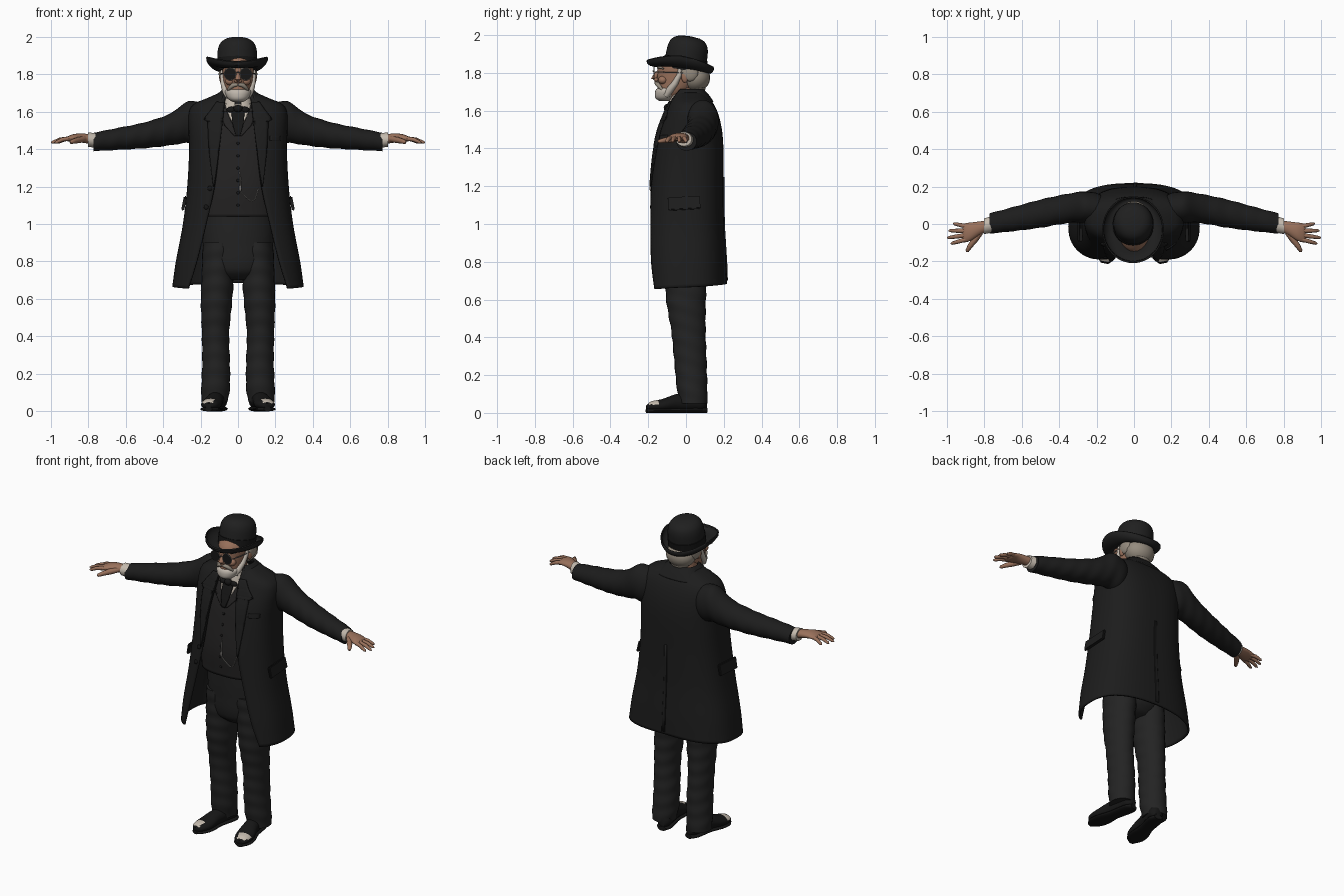
import bpy, bmesh, math
from math import sin, cos, pi
from mathutils import Matrix, Vector

cube = bpy.data.objects.get("Cube")
if cube:
    bpy.data.objects.remove(cube)
made = []


def material(name, *rgb):
    m = bpy.data.materials.new(name)
    m.use_nodes = True
    m.diffuse_color = (*rgb, 1)
    m.node_tree.nodes["Principled BSDF"].inputs["Base Color"].default_value = (*rgb, 1)
    return m


COAT = material("coat_black", .012, .012, .012)
VEST = material("vest_charcoal", .017, .016, .016)
TROUSERS = material("trouser_charcoal", .017, .017, .017)
FELT = material("hat_felt", .014, .014, .014)
LEATHER = material("shoe_black", .008, .008, .008)
SKIN = material("skin", .32, .165, .105)
BEARD = material("beard_white", .52, .47, .41)
HAIR = material("hair_grey", .3, .26, .21)
LINEN = material("shirt_linen", .55, .49, .42)
METAL = material("metal_grey", .2, .19, .18)


def finish(name, bm, mat, mirror=False, thick=0):
    """Turn a bmesh into an object, optionally mirrored and thickened."""
    bmesh.ops.recalc_face_normals(bm, faces=bm.faces)
    me = bpy.data.meshes.new(name)
    bm.to_mesh(me)
    bm.free()
    me.materials.append(mat)
    ob = bpy.data.objects.new(name, me)
    bpy.context.collection.objects.link(ob)
    if mirror:
        ob.modifiers.new("Mirror", 'MIRROR')
    if thick:
        s = ob.modifiers.new("Solidify", 'SOLIDIFY')
        s.thickness, s.offset = thick, 0
    made.append(ob)
    return ob


def skin(name, rings, mat, loop=True, caps=True, **kw):
    """Join successive rings of points with quads."""
    bm = bmesh.new()
    rows = [[bm.verts.new(p) for p in r] for r in rings]
    n = len(rows[0])
    for a, b in zip(rows, rows[1:]):
        for i in range(n if loop else n - 1):
            j = (i + 1) % n
            bm.faces.new((a[i], a[j], b[j], b[i]))
    if loop and caps:
        bm.faces.new(rows[0])
        bm.faces.new(rows[-1])
    return finish(name, bm, mat, **kw)


def sample(table, t):
    """Smoothly interpolate the columns of a table keyed by its first column."""
    rows = sorted(table)
    t = min(max(t, rows[0][0]), rows[-1][0])
    k = max(i for i in range(len(rows) - 1) if rows[i][0] <= t)
    slope = lambda i, c: ((rows[min(i + 1, len(rows) - 1)][c] - rows[max(i - 1, 0)][c]) /
                          (rows[min(i + 1, len(rows) - 1)][0] - rows[max(i - 1, 0)][0]))
    a, b = rows[k], rows[k + 1]
    d = b[0] - a[0]
    u = (t - a[0]) / d
    h = u * u * (3 - 2 * u)
    return [a[c] * (1 - h) + b[c] * h + d * (u * (1 - u) ** 2 * slope(k, c) - u * u * (1 - u) * slope(k + 1, c))
            for c in range(1, len(a))]


def spread(table, steps):
    lo, hi = min(table)[0], max(table)[0]
    return [lo + (hi - lo) * i / steps for i in range(steps + 1)]


def loft(name, table, mat, axis='z', steps=24, n=24, fold=0, **kw):
    """Elliptic tube; rows are position, two centres, two radii."""
    rings = []
    for t in spread(table, steps):
        ca, cb, ra, rb = sample(table, t)
        ring = []
        for i in range(n):
            q = 2 * pi * i / n
            f = 1 + fold * sin(t * 70 + 2 * sin(q))
            a, b = ca + ra * f * cos(q), cb + rb * f * sin(q)
            ring.append({'x': (t, a, b), 'y': (a, t, b), 'z': (a, b, t)}[axis])
        rings.append(ring)
    return skin(name, rings, mat, **kw)


def tube(name, pts, radii, mat, n=10, **kw):
    pts = [Vector(p) for p in pts]
    rings = []
    for i, p in enumerate(pts):
        d = (pts[min(i + 1, len(pts) - 1)] - pts[max(i - 1, 0)]).normalized()
        q = d.to_track_quat('Z', 'Y')
        rings.append([p + q @ Vector((radii[i] * cos(2 * pi * k / n), radii[i] * sin(2 * pi * k / n), 0))
                      for k in range(n)])
    return skin(name, rings, mat, **kw)


def ball(name, at, size, mat, **kw):
    bm = bmesh.new()
    bmesh.ops.create_uvsphere(bm, u_segments=20, v_segments=12, radius=1,
                              matrix=Matrix.Translation(at) @ Matrix.Diagonal((*size, 1)))
    return finish(name, bm, mat, **kw)


POWER = 2.6


def wrap(name, table, mat, steps=40, n=28, hem=0, **kw):
    """Garment half, mirrored; rows are height, half width, front, back, opening."""
    rings, e = [], 2 / POWER
    for z in spread(table, steps):
        w, f, b, gap = sample(table, z)
        start = math.asin(min(1, max(0, gap / w)) ** (1 / e))
        low = hem * max(0, 1 - (z - min(table)[0]) * 3) ** 2
        ring = []
        for i in range(n + 1):
            t = start + (pi - start) * i / n
            c = cos(t)
            y = (f + b) / 2 - (b - f) / 2 * math.copysign(abs(c) ** e, c)
            ring.append((w * abs(sin(t)) ** e, y, z + low * i / n))
        rings.append(ring)
    return skin(name, rings, mat, loop=False, mirror=True, **kw)


def surface(table, z, x, side=-1):
    w, f, b, _ = sample(table, z)
    return (f + b) / 2 + side * (b - f) / 2 * max(0, 1 - abs(x / w) ** POWER) ** (1 / POWER)


def strip(name, table, body, mat, lift=.008, side=-1, mirror=True):
    """Thin panel lying on a garment; rows are height, inner x, outer x."""
    rows = []
    for a, b in zip(table, table[1:]):
        for k in range(7):
            z, x0, x1 = [p + (q - p) * k / 6 for p, q in zip(a, b)]
            xs = [x0 + (x1 - x0) * i / 5 for i in range(6)]
            rows.append([(x, surface(body, z, x, side) + side * lift, z) for x in xs])
    return skin(name, rows, mat, loop=False, mirror=mirror, thick=.008)


# Trousers
loft("trouser_seat", [(.70, 0, 0, .10, .06), (.75, 0, -.005, .165, .11), (.9, 0, -.005, .188, .13),
                      (1.1, 0, -.005, .19, .14)], TROUSERS)
loft("trouser_leg", [(.05, .125, .04, .07, .074), (.12, .12, .033, .076, .08), (.25, .117, .025, .074, .085),
                     (.42, .12, .014, .073, .09), (.6, .114, .0, .084, .105), (.9, .1, -.005, .088, .12)],
     TROUSERS, steps=70, fold=.02, mirror=True)

# Shoes, turned slightly outward, with pale worn toe tips
turn = Matrix.Translation((.115, 0, 0)) @ Matrix.Rotation(.2, 4, 'Z')
shoe = loft("shoe", [(-.212, 0, .03, .018, .012), (-.19, 0, .035, .042, .025), (-.13, 0, .04, .055, .033),
                     (-.05, 0, .055, .046, .045), (.04, 0, .06, .044, .05), (.09, 0, .055, .04, .042),
                     (.11, 0, .05, .02, .025)], LEATHER, axis='y', steps=40, mirror=True)
sole = loft("sole", [(-.214, 0, .012, .02, .012), (-.18, 0, .012, .05, .012), (-.12, 0, .012, .058, .012),
                     (-.04, 0, .014, .045, .014), (.08, 0, .014, .046, .014), (.112, 0, .014, .026, .014)],
            LEATHER, axis='y', mirror=True)
shoe.data.materials.append(LINEN)
for p in shoe.data.polygons:
    p.material_index = int(-.205 < p.center.y < -.155 and p.normal.z > .5 and p.center.x > -.02)
for ob in (shoe, sole):
    ob.data.transform(turn)

# Waistcoat
torso = [(1.04, .2, -.165, .13, 0), (1.2, .2, -.172, .14, 0), (1.4, .21, -.145, .14, 0),
         (1.5, .2, -.122, .13, 0), (1.6, .14, -.085, .1, 0), (1.65, .075, -.065, .06, 0)]
wrap("waistcoat", torso, VEST, thick=.008)
strip("shirt_front", [(1.64, 0, .068), (1.58, 0, .05), (1.5, 0, .008)], torso, LINEN)
strip("necktie", [(1.63, 0, .022), (1.59, 0, .035), (1.54, 0, .03), (1.47, 0, .012)], torso, LEATHER, lift=.016)
ball("necktie_knot", (0, -.1, 1.615), (.024, .018, .02), LEATHER)
ball("necktie_wing", (.035, -.095, 1.61), (.026, .012, .016), LEATHER, mirror=True)
strip("waistcoat_lapel", [(1.6, .06, .09), (1.53, .03, .075), (1.47, .008, .02)], torso, VEST)
for i in range(6):
    z = 1.1 + i * .066
    ball("waistcoat_button", (0, surface(torso, z, 0) - .006, z), (.008, .005, .008), LEATHER)

# Watch chain draped across the waistcoat
drape = [(.01, 1.28), (.012, 1.22), (.014, 1.17), (.04, 1.145), (.07, 1.12), (.09, 1.13), (.11, 1.19)]
tube("watch_chain", [(x, surface(torso, z, x) - .012, z) for x, z in drape], [.004] * len(drape), METAL, n=6)
ball("chain_fob", (.012, surface(torso, 1.2, 0) - .015, 1.19), (.008, .006, .016), METAL)

# Long open coat
coat = [(.655, .345, -.213, .212, .265), (.8, .325, -.213, .207, .22), (1.0, .288, -.205, .195, .17),
        (1.2, .265, -.19, .192, .125), (1.4, .255, -.165, .192, .1), (1.5, .258, -.142, .184, .088),
        (1.58, .258, -.11, .165, .078), (1.635, .235, -.085, .14, .072), (1.665, .165, -.068, .115, .068),
        (1.7, .085, -.045, .09, .062)]
wrap("coat_body", coat, COAT, steps=56, hem=.03, thick=.012)
wrap("coat_collar", [(1.645, .155, -.085, .14, .09), (1.68, .115, -.068, .115, .08), (1.71, .082, -.045, .088, .066)],
     COAT, steps=10, thick=.014)
strip("coat_lapel", [(1.65, .072, .115), (1.6, .076, .15), (1.56, .08, .182), (1.545, .082, .162),
                     (1.4, .1, .155), (1.2, .127, .132)], coat, COAT, lift=.012)
strip("breast_pocket", [(1.47, .17, .225), (1.445, .17, .225)], coat, COAT, lift=.01, mirror=False)
strip("back_vent", [(1.25, -.004, .012), (.7, -.004, .018)], coat, COAT, lift=.007, side=1, mirror=False)
for z, x in ((1.19, -.15), (1.09, -.17)):
    ball("coat_button", (x, surface(coat, z, x) - .008, z), (.013, .007, .013), LEATHER)

# Hip pocket flaps
flap = bmesh.new()
bmesh.ops.create_cube(flap, size=1, matrix=Matrix.Translation((.288, -.01, 1.11)) @
                      Matrix.Rotation(-.2, 4, 'Y') @ Matrix.Rotation(.06, 4, 'X') @ Matrix.Diagonal((.016, .17, .07, 1)))
bmesh.ops.bevel(flap, geom=flap.edges[:], offset=.005, segments=2, affect='EDGES')
finish("pocket_flap", flap, COAT, mirror=True)

# Sleeves and shirt cuffs
loft("sleeve", [(.15, .07, 1.53, .075, .1), (.22, .085, 1.54, .085, .115), (.28, .09, 1.54, .082, .108),
                (.36, .082, 1.505, .078, .085), (.5, .055, 1.473, .075, .069), (.65, .025, 1.453, .064, .058),
                (.77, .003, 1.438, .054, .049)], COAT, axis='x', steps=60, fold=.018, mirror=True)
loft("shirt_cuff", [(.75, 0, 1.445, .044, .04), (.80, -.012, 1.45, .042, .038)], LINEN, axis='x', steps=4, mirror=True)

# Hands
loft("palm", [(.78, -.01, 1.452, .03, .026), (.82, -.022, 1.457, .036, .025), (.87, -.04, 1.46, .048, .021),
              (.905, -.048, 1.455, .05, .015), (.915, -.05, 1.453, .04, .008)], SKIN, axis='x', mirror=True)
for label, root, tip in (("index", (.895, -.082), (.978, -.105)), ("middle", (.9, -.06), (.998, -.074)),
                         ("ring", (.9, -.037), (.99, -.035)), ("little", (.89, -.014), (.965, .003))):
    a, b = Vector((*root, 1.456)), Vector((*tip, 1.434))
    bend = a.lerp(b, .5) + Vector((0, 0, .006))
    tube(label + "_finger", [a, bend, a.lerp(b, .9), b], [.0125, .011, .0085, .003], SKIN, mirror=True)
tube("thumb", [(.82, -.045, 1.453), (.85, -.085, 1.448), (.875, -.118, 1.442), (.89, -.143, 1.437), (.894, -.149, 1.436)],
     [.016, .017, .0135, .01, .003], SKIN, mirror=True)

# Neck, head and face
loft("neck", [(1.58, 0, .0, .058, .058), (1.72, 0, -.015, .058, .062)], SKIN, steps=6)
wrap("shirt_collar", [(1.615, .078, -.095, .065, .014), (1.685, .066, -.078, .055, .02)], LINEN, steps=6, thick=.006)
loft("head", [(1.66, 0, -.095, .035, .04), (1.69, 0, -.075, .06, .075), (1.74, 0, -.045, .075, .107),
              (1.79, 0, -.03, .082, .122), (1.85, 0, -.025, .085, .118), (1.9, 0, -.02, .06, .08)], SKIN)
tube("nose", [(0, -.14, 1.81), (0, -.158, 1.79), (0, -.17, 1.77), (0, -.16, 1.753)], [.01, .013, .016, .01], SKIN)
ball("nostril", (.012, -.158, 1.764), (.01, .012, .009), SKIN, mirror=True)
ball("cheek", (.042, -.122, 1.762), (.026, .025, .022), SKIN, mirror=True)
ball("ear", (.087, -.005, 1.78), (.012, .02, .032), SKIN, mirror=True)

# Beard, moustache, brows and hair
loft("chin_beard", [(1.65, 0, -.115, .025, .025), (1.665, 0, -.112, .05, .048), (1.69, 0, -.103, .066, .062),
                    (1.712, 0, -.09, .07, .069), (1.722, 0, -.085, .058, .06)], BEARD)
tube("side_whisker", [(.05, -.105, 1.68), (.065, -.085, 1.71), (.076, -.058, 1.745), (.083, -.035, 1.79),
                      (.084, -.03, 1.83)], [.018, .02, .017, .013, .01], BEARD, mirror=True)
tube("moustache", [(0, -.158, 1.746), (.025, -.152, 1.741), (.045, -.138, 1.725), (.056, -.122, 1.705)],
     [.009, .012, .01, .004], HAIR, mirror=True)
tube("eyebrow", [(.015, -.15, 1.826), (.04, -.142, 1.832), (.065, -.12, 1.822)], [.005, .008, .004], HAIR, mirror=True)
ball("back_hair", (0, .05, 1.775), (.093, .078, .075), HAIR)
ball("side_hair", (.085, .02, 1.8), (.018, .045, .045), HAIR, mirror=True)
ball("nape_hair", (0, .06, 1.725), (.06, .045, .035), HAIR)

# Round dark spectacles
loft("spectacle_lens", [(-.172, .042, 1.8, .03, .031), (-.167, .042, 1.8, .03, .031)], LEATHER, axis='y', steps=1, mirror=True)
rim = [(.042 + .031 * cos(k * pi / 12), -.17, 1.8 + .032 * sin(k * pi / 12)) for k in range(25)]
tube("spectacle_rim", rim, [.0025] * len(rim), METAL, n=6, mirror=True)
tube("spectacle_bridge", [(-.012, -.17, 1.806), (0, -.174, 1.81), (.012, -.17, 1.806)], [.003] * 3, METAL, n=6)
tube("spectacle_arm", [(.072, -.168, 1.805), (.088, -.1, 1.803), (.094, 0, 1.8)], [.003] * 3, METAL, n=6, mirror=True)

# Bowler hat, tipped back, with a brim that rises at the sides
crown = loft("hat_crown", [(-.03, 0, 0, .103, .11), (.05, 0, 0, .106, .11), (.1, 0, 0, .1, .104), (.13, 0, 0, .082, .086),
                           (.147, 0, 0, .05, .052), (.151, 0, 0, .012, .012)], FELT, n=40, steps=40)
band = loft("hat_band", [(-.01, 0, 0, .109, .114), (.035, 0, 0, .11, .115)], LEATHER, n=40, steps=2)
for ob in (crown, band):
    ob.data.transform(Matrix.Translation((-.004, -.004, 1.845)) @ Matrix.Rotation(-.16, 4, 'X'))
brim = []
for k, lip in ((0, 0), (.3, -.004), (.6, -.004), (.85, .003), (1, .014), (1.02, .026), (.97, .03)):
    ring = []
    for i in range(48):
        q = 2 * pi * i / 48
        x, y = (.1 + .06 * k) * cos(q), -.03 * k + (.105 + .068 * k) * sin(q)
        ring.append((x - .005, y, 1.825 - .17 * y + .03 * k * cos(q) ** 2 - .022 * k * max(0, -sin(q)) + lip))
    brim.append(ring)
skin("hat_brim", brim, FELT, caps=False, thick=.008)

# Smooth shading with crisp edges
bpy.ops.object.select_all(action='DESELECT')
for ob in made:
    ob.select_set(True)
bpy.context.view_layer.objects.active = made[0]
bpy.ops.object.shade_smooth_by_angle(angle=math.radians(45))
